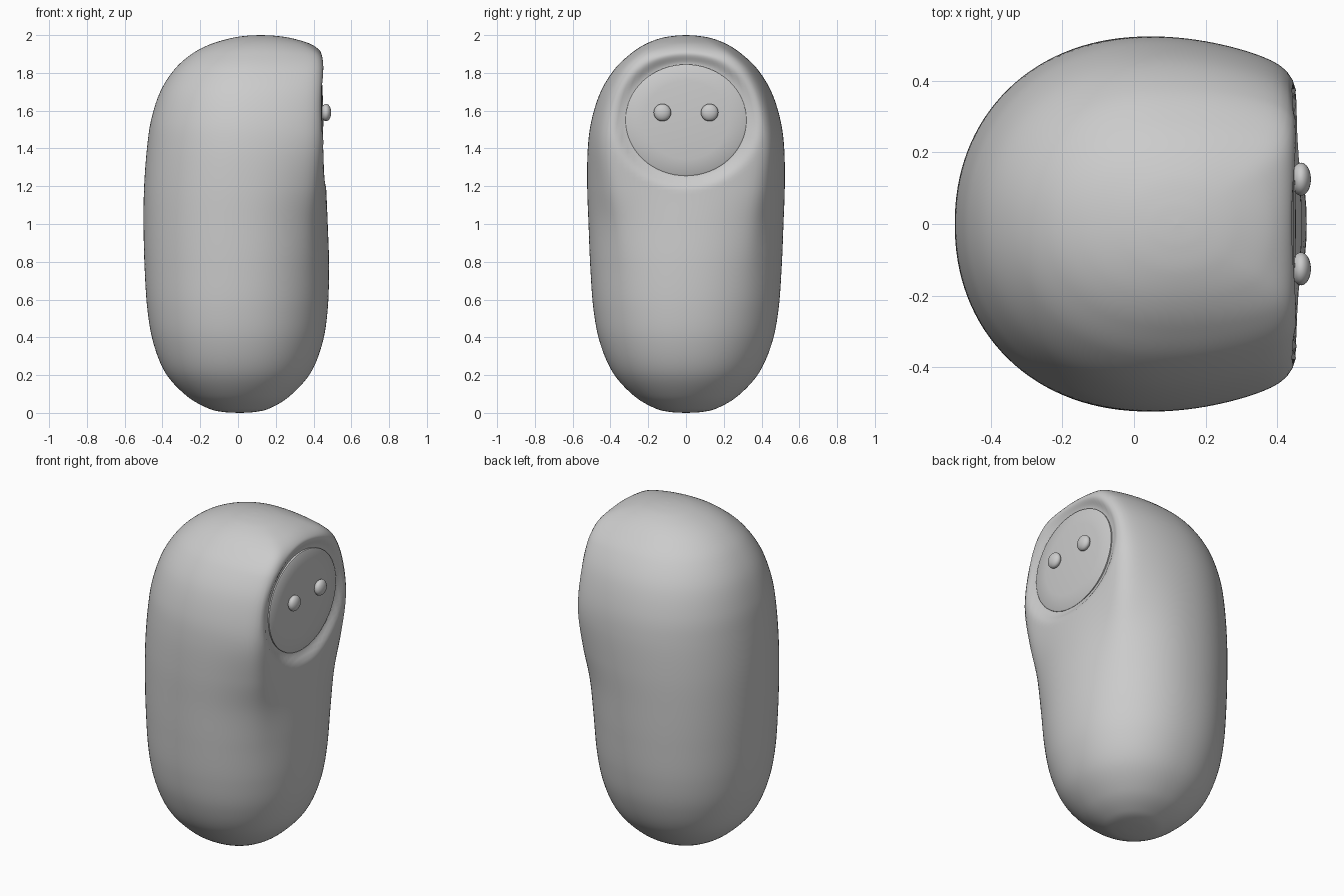
import bpy, bmesh, math

if "Cube" in bpy.data.objects:
    bpy.data.objects.remove(bpy.data.objects["Cube"])

FACE_Z, FACE_W, FACE_H = 1.55, 0.32, 0.295

# Body stations: z, back x, front x, half width, centre x, head flatness (0 round .. 1 flat front)
STATIONS = [
    (0.0, 0.01, 0.01, 0.0, 0.01, 0), (0.005, -0.08, 0.09, 0.085, 0.0, 0),
    (0.025, -0.16, 0.17, 0.165, 0.0, 0), (0.09, -0.272, 0.275, 0.275, 0.0, 0),
    (0.21, -0.383, 0.383, 0.385, 0.0, 0), (0.37, -0.448, 0.447, 0.455, 0.0, 0),
    (0.55, -0.48, 0.475, 0.49, 0.0, 0.02), (0.78, -0.495, 0.482, 0.507, 0.01, 0.08),
    (1.0, -0.5, 0.475, 0.516, 0.02, 0.28), (1.2, -0.497, 0.467, 0.523, 0.04, 0.65),
    (1.4, -0.482, 0.463, 0.52, 0.06, 0.95), (1.55, -0.46, 0.463, 0.5, 0.07, 1),
    (1.7, -0.412, 0.462, 0.452, 0.08, 1), (1.82, -0.335, 0.458, 0.378, 0.09, 1),
    (1.9, -0.245, 0.445, 0.295, 0.1, 0.8), (1.95, -0.15, 0.39, 0.22, 0.11, 0.4),
    (1.982, -0.045, 0.29, 0.14, 0.12, 0.1), (1.996, 0.04, 0.2, 0.065, 0.12, 0),
    (2.0, 0.12, 0.12, 0.0, 0.12, 0)]


def spline(points, steps):
    """Catmull-Rom interpolation through tuples."""
    out = []
    for i in range(len(points) - 1):
        quad = [points[min(max(i + k, 0), len(points) - 1)] for k in (-1, 0, 1, 2)]
        for s in range(steps):
            t = s / steps
            out.append([0.5 * (2 * b + (c - a) * t + (2 * a - 5 * b + 4 * c - d) * t * t
                               + (3 * b - a - 3 * c + d) * t ** 3)
                        for a, b, c, d in zip(*quad)])
    return out + [list(points[-1])]


def finish(name, bm):
    bmesh.ops.remove_doubles(bm, verts=bm.verts[:], dist=1e-5)
    bmesh.ops.recalc_face_normals(bm, faces=bm.faces[:])
    for f in bm.faces:
        f.smooth = True
    mesh = bpy.data.meshes.new(name)
    bm.to_mesh(mesh)
    bm.free()
    obj = bpy.data.objects.new(name, mesh)
    bpy.context.collection.objects.link(obj)
    return obj


def loft(bm, rings):
    n = len(rings[0])
    vs = [[bm.verts.new(p) for p in r] for r in rings]
    for a, b in zip(vs, vs[1:]):
        for j in range(n):
            k = (j + 1) % n
            bm.faces.new((a[j], a[k], b[k], b[j]))


# Body with a soft rim that dips inwards around the face
def body_point(station, ang):
    z, xb, xf, w, cx, flat = station
    flat = min(1, max(0, flat))
    c, s = math.cos(ang), math.sin(ang)
    ac, as_ = abs(c), abs(s)
    n = 2.12
    r = (ac ** n + as_ ** n) ** (-1 / n)
    if c < 0:
        x, y = cx + (cx - xb) * c * r, w * s * r
    else:
        # long ellipse trimmed by a softened front plane
        head = (math.hypot(c / 1.75, s) ** 14 + ac ** 14) ** (-1 / 14)
        r += (head - r) * flat
        x, y = cx + (xf - cx) * c * r, w * s * r
    d = math.hypot(y / FACE_W, (z - FACE_Z) / FACE_H)
    if x > 0.2 and d < 1.24:
        t = min(1, (1.24 - d) / 0.24)
        x -= 0.035 * t * t * (3 - 2 * t)
    return x, y, z


SEG = 128
bm = bmesh.new()
loft(bm, [[body_point(st, 2 * math.pi * j / SEG) for j in range(SEG)]
          for st in spline(STATIONS, 9)])
finish("body", bm)

# Slightly domed face plate set into the rim
bm = bmesh.new()
plate = [(1.0, 0.415), (1.0, 0.433), (0.98, 0.437), (0.7, 0.445), (0.35, 0.45), (0.0, 0.452)]
loft(bm, [[(x, FACE_W * r * math.cos(2 * math.pi * j / 64),
            FACE_Z + FACE_H * r * math.sin(2 * math.pi * j / 64)) for j in range(64)]
          for r, x in plate])
face = finish("face_plate", bm)
bpy.context.view_layer.objects.active = face
face.select_set(True)
bpy.ops.object.shade_smooth_by_angle(angle=math.radians(40))

# Flattened button eyes
for side, label in ((-1, "left"), (1, "right")):
    bm = bmesh.new()
    bmesh.ops.create_uvsphere(bm, u_segments=32, v_segments=16, radius=0.046)
    bmesh.ops.scale(bm, vec=(0.6, 1, 1), verts=bm.verts[:])
    eye = finish("eye_" + label, bm)
    eye.location = (0.466, side * 0.125, 1.59)
